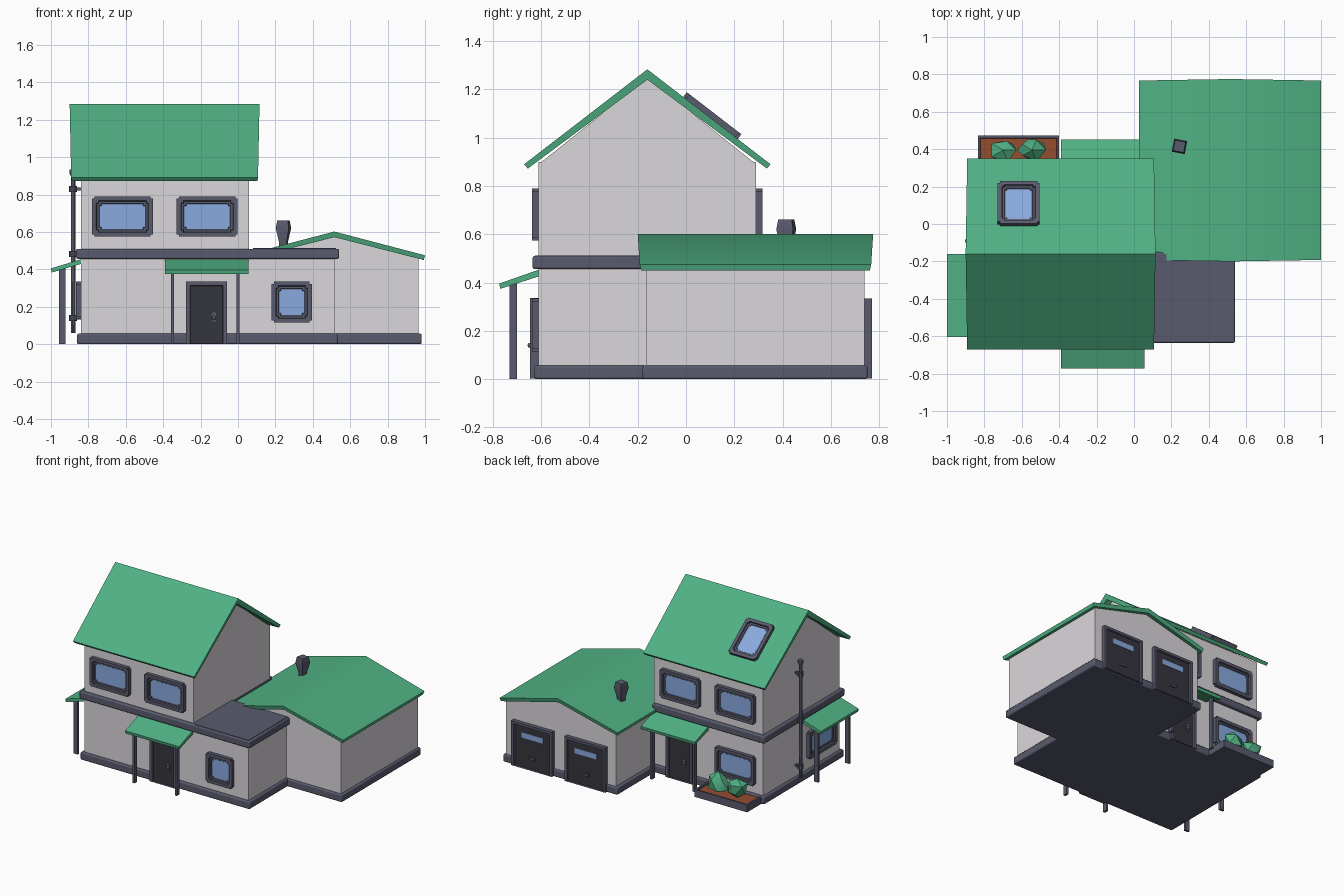
import bpy, bmesh, math, random
from mathutils import Matrix, Vector

random.seed(4)
cube = bpy.data.objects.get("Cube")
if cube:
    bpy.data.objects.remove(cube, do_unlink=True)


def material(name, rgb):
    m = bpy.data.materials.new(name)
    m.use_nodes = True
    m.diffuse_color = (*rgb, 1)
    bsdf = next(n for n in m.node_tree.nodes if n.type == 'BSDF_PRINCIPLED')
    bsdf.inputs["Base Color"].default_value = (*rgb, 1)
    return m


WALL = material("plaster", (0.71, 0.68, 0.71))
GREEN = material("roof green", (0.08, 0.44, 0.23))
SLATE = material("slate trim", (0.10, 0.105, 0.155))
DARK = material("dark door", (0.035, 0.035, 0.048))
GLASS = material("window glass", (0.25, 0.40, 0.74))
SOIL = material("soil", (0.30, 0.075, 0.03))
made = []


def finish(name, bm, *mats):
    bmesh.ops.recalc_face_normals(bm, faces=bm.faces)
    me = bpy.data.meshes.new(name)
    bm.to_mesh(me)
    bm.free()
    for m in mats:
        me.materials.append(m)
    ob = bpy.data.objects.new(name, me)
    bpy.context.collection.objects.link(ob)
    made.append(ob)
    return ob


def bevel(ob, width, segments=2):
    b = ob.modifiers.new("bevel", 'BEVEL')
    b.width, b.segments = width, segments
    return ob


def box_mesh(x, y, z):
    bm = bmesh.new()
    bmesh.ops.create_cube(bm, size=1)
    for v in bm.verts:
        v.co = Vector([lo + (c + 0.5) * (hi - lo) for c, (lo, hi) in zip(v.co, (x, y, z))])
    return bm


def box(name, x, y, z, mat):
    return finish(name, box_mesh(x, y, z), mat)


def prism(name, pts, axis, lo, hi, mat):
    """Extrude a profile of (across, height, end inset) along x or y."""
    bm = bmesh.new()
    ends = []
    for pos, sign in ((lo, 1), (hi, -1)):
        ring = []
        for p in pts:
            u, z = p[:2]
            a = pos + sign * (p[2] if len(p) > 2 else 0)
            ring.append(bm.verts.new((a, u, z) if axis == 'x' else (u, a, z)))
        bm.faces.new(ring)
        ends.append(ring)
    for i in range(len(pts)):
        j = (i + 1) % len(pts)
        bm.faces.new((ends[0][i], ends[0][j], ends[1][j], ends[1][i]))
    return finish(name, bm, mat)


def panel(name, at, matrix, w, h, depth, steps, mats, to_floor=False):
    """Framed panel facing local -y; each step insets and recesses the front face."""
    bm = box_mesh((-w / 2, w / 2), (-depth, 0.01), (-h / 2, h / 2))
    bm.normal_update()
    face = min(bm.faces, key=lambda f: f.calc_center_median().y)
    corners = [e for e in bm.edges if abs(e.verts[0].co.y - e.verts[1].co.y) > depth / 2]
    if not to_floor:
        bmesh.ops.bevel(bm, geom=corners, offset=0.012, segments=2, affect='EDGES')
        face = min(bm.faces, key=lambda f: f.calc_center_median().y)
    for n, (thick, push, mi) in enumerate(steps):
        bmesh.ops.inset_individual(bm, faces=[face], thickness=thick, depth=0)
        if to_floor and n == 0:
            for v in face.verts:
                if v.co.z < 0:
                    v.co.z -= thick - 0.008
        if push:
            bmesh.ops.inset_individual(bm, faces=[face], thickness=0.004, depth=-push)
        face.material_index = mi
    bm.transform(Matrix.Translation(at) @ matrix)
    return finish(name, bm, *mats)


def turn(deg):
    return Matrix.Rotation(math.radians(deg), 4, 'Z')


FRONT, BACK, RIGHT = turn(0), turn(180), turn(-90)
PANES = [(0.032, 0.012, 0), (0.016, 0.004, 1)]


def window(name, at, facing, w=0.325, h=0.215):
    panel(name, at, facing, w, h, 0.027, PANES, (SLATE, GLASS))


# Walls
box("main_walls", (-0.84, 0.06), (-0.61, 0.29), (0.02, 0.9), WALL)
box("side_room_walls", (0.0, 0.515), (-0.61, -0.12), (0.02, 0.47), WALL)
prism("main_gable", [(-0.61, 0.89), (0.29, 0.89), (-0.16, 1.25)], 'x', -0.84, 0.06, WALL)
prism("garage_walls", [(0.06, 0.02), (0.965, 0.02), (0.965, 0.47), (0.515, 0.575), (0.06, 0.47)],
      'y', -0.165, 0.74, WALL)

# Plinth and the band between floors
for part, z, out in (("plinth", (0, 0.056), 0.02), ("floor_band", (0.456, 0.51), 0.025)):
    bevel(box(part + "_front", (-0.84 - out, 0.515 + out), (-0.61 - out, -0.15), z, SLATE), 0.008)
    bevel(box(part + "_back", (-0.84 - out, 0.06), (-0.3, 0.29 + out), z, SLATE), 0.008)
bevel(box("plinth_garage", (0.04, 0.982), (-0.18, 0.752), (0, 0.056), SLATE), 0.008)
box("flat_roof_rim", (0.08, 0.525), (-0.625, -0.16), (0.505, 0.513), SLATE)

# Pitched roofs
prism("main_roof", [(-0.67, 0.89, 0.008), (-0.16, 1.283), (0.35, 0.89, 0.008),
                    (0.335, 0.872, 0.012), (-0.16, 1.24, 0.008), (-0.655, 0.872, 0.012)],
      'x', -0.9, 0.115, GREEN)
prism("garage_roof", [(0.028, 0.475, 0.008), (0.515, 0.602), (1.0, 0.475, 0.008),
                      (0.993, 0.45, 0.014), (0.515, 0.572, 0.008), (0.035, 0.45, 0.014)],
      'y', -0.2, 0.775, GREEN)

# Canopies with plank posts
for side, wall, s in (("front", -0.61, -1), ("back", 0.29, 1)):
    tip = wall + s * 0.163
    prism(side + "_canopy", [(wall - s * 0.02, 0.46), (tip, 0.396), (tip - s * 0.004, 0.374),
                             (wall - s * 0.02, 0.432)], 'x', -0.39, 0.055, GREEN)
    y = wall + s * 0.105
    for x in (-0.35, 0.0):
        box(side + "_canopy_post", (x - 0.008, x + 0.008), (y - 0.016, y + 0.016), (0, 0.405), SLATE)
prism("side_canopy", [(-0.82, 0.46), (-1.0, 0.405), (-0.996, 0.383), (-0.82, 0.435)],
      'y', -0.605, -0.16, GREEN)
for y in (-0.565, -0.2):
    box("side_canopy_post", (-0.956, -0.922), (y - 0.008, y + 0.008), (0, 0.405), SLATE)

# Windows
for x in (-0.618, -0.165):
    window("upper_front_window", (x, -0.61, 0.682), FRONT)
    window("upper_back_window", (x, 0.29, 0.682), BACK)
window("side_room_window", (0.287, -0.61, 0.225), FRONT, 0.215, 0.22)
window("lower_back_window", (-0.618, 0.29, 0.225), BACK)
window("side_window", (-0.84, -0.383, 0.235), RIGHT, 0.325, 0.2)

# Skylight lying on the back slope
pitch = math.atan2(0.51, 0.393)
window("skylight", (-0.617, 0.1, 1.28 - 0.26 * 0.77), Matrix.Rotation(pitch, 4, 'X') @ BACK, 0.225, 0.285)

# House doors with knob and plate
for side, wall, s, facing in (("front", -0.61, -1, FRONT), ("back", 0.29, 1, BACK)):
    panel(side + "_door", (-0.168, wall, 0.169), facing, 0.22, 0.334, 0.035,
          [(0.03, 0.012, 1)], (SLATE, DARK), True)
    x = -0.168 - s * 0.04
    box(side + "_door_plate", (x - 0.01, x + 0.01), (wall + s * 0.02, wall + s * 0.028),
        (0.12, 0.17), SLATE)
    bm = bmesh.new()
    bmesh.ops.create_uvsphere(bm, u_segments=10, v_segments=6, radius=0.011,
                              matrix=Matrix.Translation((x, wall + s * 0.035, 0.14)))
    finish(side + "_door_knob", bm, SLATE)

# Garage doors, each with a narrow light
for x in (0.295, 0.735):
    panel("garage_door", (x, 0.74, 0.168), BACK, 0.335, 0.332, 0.03,
          [(0.026, 0.012, 1)], (SLATE, DARK), True)
    box("garage_door_light", (x - 0.09, x + 0.09), (0.755, 0.761), (0.225, 0.265), GLASS)
    box("garage_door_handle", (x - 0.025, x + 0.025), (0.755, 0.768), (0.08, 0.095), SLATE)


# Turned parts: drainpipe, its clamps, and the roof vent
def turned(name, x, y, rings, sides, mat, spin=0.0):
    bm = bmesh.new()
    loops = [[bm.verts.new((x + r * math.cos(spin + math.tau * i / sides),
                            y + r * math.sin(spin + math.tau * i / sides), z))
              for i in range(sides)] for r, z in rings]
    for a, b in zip(loops, loops[1:]):
        for i in range(sides):
            j = (i + 1) % sides
            bm.faces.new((a[i], a[j], b[j], b[i]))
    bm.faces.new(loops[0])
    bm.faces.new(loops[-1])
    return finish(name, bm, mat)


turned("drainpipe", -0.882, -0.09, [(0.012, 0.06), (0.012, 0.9), (0.02, 0.915), (0.02, 0.935)], 10, SLATE)
for z in (0.14, 0.483, 0.83):
    turned("pipe_clamp", -0.882, -0.09, [(0.021, z - 0.016), (0.021, z + 0.016)], 10, SLATE)
    box("pipe_bracket", (-0.882, -0.83), (-0.098, -0.082), (z - 0.008, z + 0.008), SLATE)
turned("roof_vent", 0.243, 0.415, [(0.028, 0.49), (0.03, 0.55), (0.05, 0.62), (0.04, 0.662)],
       4, SLATE, 0.6)

# Planter with soil and two bushes
bm = box_mesh((-0.835, -0.4), (0.28, 0.472), (0, 0.055))
bm.normal_update()
top = max(bm.faces, key=lambda f: f.calc_center_median().z)
bmesh.ops.inset_individual(bm, faces=[top], thickness=0.018, depth=0)
bmesh.ops.inset_individual(bm, faces=[top], thickness=0.002, depth=-0.012)
top.material_index = 1
finish("planter", bm, SLATE, SOIL)
for x in (-0.7, -0.545):
    bm = bmesh.new()
    bmesh.ops.create_icosphere(bm, subdivisions=1, radius=0.08)
    for v in bm.verts:
        v.co = v.co * random.uniform(0.8, 1.15)
        v.co.y *= 0.8
        v.co += Vector((x, 0.395, 0.115))
    finish("bush", bm, GREEN)

# Rounded parts smooth, sharp edges kept
bpy.ops.object.select_all(action='DESELECT')
for ob in made:
    ob.select_set(True)
bpy.context.view_layer.objects.active = made[0]
bpy.ops.object.shade_smooth_by_angle(angle=math.radians(35))
